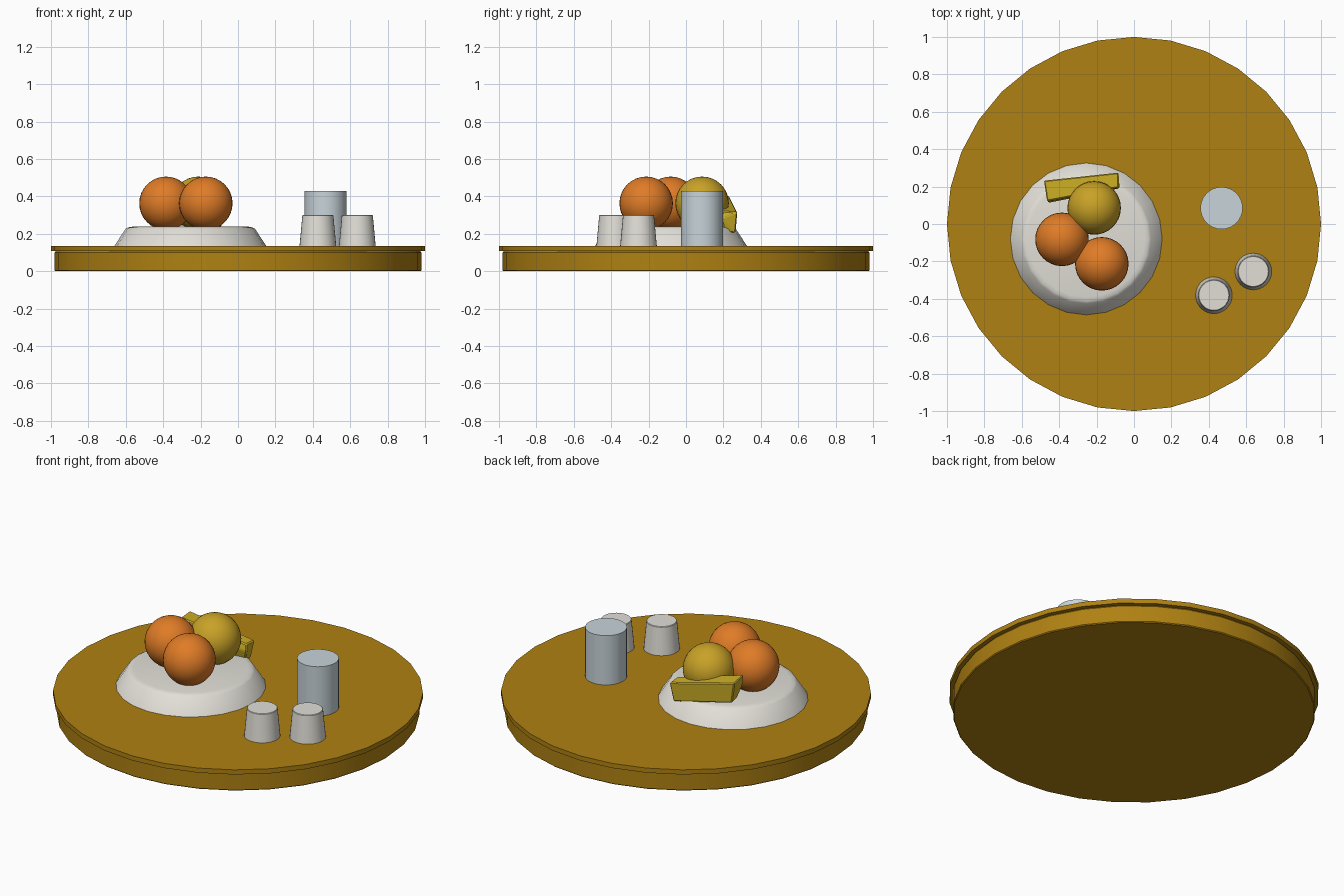
import bpy, bmesh, math
from mathutils import Vector

if "Cube" in bpy.data.objects:
    bpy.data.objects.remove(bpy.data.objects["Cube"])


def material(name, rgb):
    m = bpy.data.materials.new(name)
    m.diffuse_color = (*rgb, 1)
    m.use_nodes = True
    m.node_tree.nodes["Principled BSDF"].inputs["Base Color"].default_value = m.diffuse_color
    return m


WOOD = material("wood", (0.43, 0.22, 0.006))
CHINA = material("china", (0.76, 0.74, 0.68))
GLASS = material("pale_glass", (0.58, 0.66, 0.70))
ORANGE = material("orange_skin", (0.74, 0.20, 0.02))
YELLOW = material("yellow_skin", (0.58, 0.36, 0.02))
CHEESE = material("cheese", (0.62, 0.44, 0.02))


def finish(name, bm, mat, loc=(0, 0, 0), angle=35):
    bmesh.ops.recalc_face_normals(bm, faces=bm.faces)
    me = bpy.data.meshes.new(name)
    bm.to_mesh(me)
    bm.free()
    me.materials.append(mat)
    ob = bpy.data.objects.new(name, me)
    ob.location = loc
    bpy.context.collection.objects.link(ob)
    bpy.ops.object.select_all(action='DESELECT')
    ob.select_set(True)
    bpy.context.view_layer.objects.active = ob
    if angle:
        bpy.ops.object.shade_smooth_by_angle(angle=math.radians(angle))
    return ob


def turned(name, profile, sides, mat, x=0, y=0):
    """Closed solid of revolution from (radius, z) pairs, bottom to top."""
    bm = bmesh.new()
    rings = []
    for r, z in profile:
        rings.append([bm.verts.new((r * math.sin(math.tau * i / sides),
                                    r * math.cos(math.tau * i / sides), z))
                      for i in range(sides)])
    for a, b in zip(rings, rings[1:]):
        for i in range(sides):
            j = (i + 1) % sides
            bm.faces.new((a[i], a[j], b[j], b[i]))
    bm.faces.new(rings[0])
    bm.faces.new(rings[-1])
    return finish(name, bm, mat, (x, y, 0))


# Round table: body and slightly wider top
turned("table_body", [(0.975, 0), (0.98, 0.005), (0.98, 0.1), (0.975, 0.107)], 32, WOOD)
turned("table_top", [(1, 0.107), (1, 0.135)], 32, WOOD)

# Fruit plate
turned("plate", [(0.406, 0.135), (0.346, 0.227), (0.333, 0.234), (0.312, 0.238)],
       24, CHINA, -0.255, -0.08)

# Tall glass and two small cups
turned("glass", [(0.113, 0.135), (0.113, 0.429)], 32, GLASS, 0.468, 0.085)
for n, (x, y) in enumerate([(0.427, -0.381), (0.638, -0.254)], 1):
    turned(f"cup_{n}", [(0.098, 0.135), (0.083, 0.298), (0.080, 0.301)], 32, CHINA, x, y)

# Fruit
for name, x, y, mat in [("orange_left", -0.385, -0.082, ORANGE),
                        ("orange_front", -0.172, -0.213, ORANGE),
                        ("yellow_fruit", -0.213, 0.086, YELLOW)]:
    bm = bmesh.new()
    bmesh.ops.create_uvsphere(bm, u_segments=32, v_segments=16, radius=0.143)
    finish(name, bm, mat, (x, y, 0.363), 60)

# Tilted, tapered cheese block leaning at the back of the plate
ends = [
    # right end
    (-0.082, 0.195, 0.322), (-0.082, 0.275, 0.316), (-0.102, 0.265, 0.205),
    (-0.102, 0.205, 0.208), (-0.076, 0.190, 0.280),
    # left end
    (-0.465, 0.122, 0.408), (-0.482, 0.232, 0.402), (-0.462, 0.228, 0.277),
    (-0.452, 0.165, 0.280), (-0.458, 0.112, 0.355),
]
bm = bmesh.new()
for p in ends:
    bm.verts.new(Vector(p))
bmesh.ops.convex_hull(bm, input=bm.verts)
bmesh.ops.dissolve_limit(bm, angle_limit=math.radians(8), verts=bm.verts, edges=bm.edges)
bmesh.ops.bevel(bm, geom=bm.edges[:], offset=0.006, segments=1, affect='EDGES')
finish("cheese_block", bm, CHEESE, angle=0)
